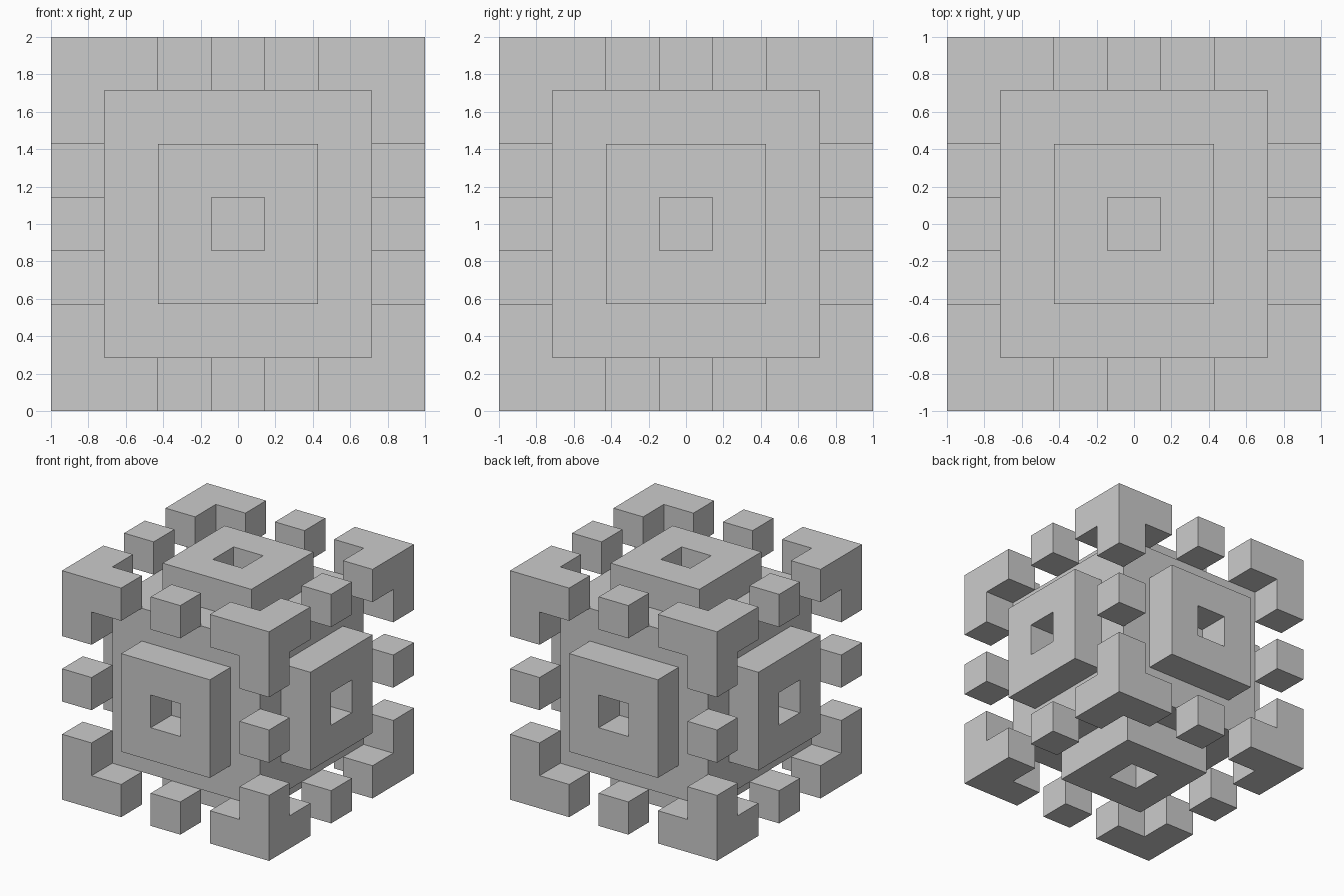
import bpy, bmesh
from itertools import product
from mathutils import Vector, Matrix

if "Cube" in bpy.data.objects:
    bpy.data.objects.remove(bpy.data.objects["Cube"])

U = 2 / 7                      # one cell of the 7 x 7 x 7 layout
CENTRE = Vector((0, 0, 1))


def finish(bm, name, loc):
    bmesh.ops.recalc_face_normals(bm, faces=bm.faces[:])
    mesh = bpy.data.meshes.new(name)
    bm.to_mesh(mesh)
    bm.free()
    obj = bpy.data.objects.new(name, mesh)
    obj.location = CENTRE + loc
    bpy.context.collection.objects.link(obj)
    return obj


def main_axis(v):
    return max(range(3), key=lambda i: abs(v[i]))


# Core: five-cell cube with a raised square ring on every side
bm = bmesh.new()
bmesh.ops.create_cube(bm, size=5 * U)
bmesh.ops.subdivide_edges(bm, edges=bm.edges[:], cuts=4, use_grid_fill=True)
ring = []
for f in bm.faces:
    c = f.calc_center_median() / U
    a = main_axis(c)
    if round(max(abs(c[i]) for i in range(3) if i != a)) == 1:
        ring.append(f)
res = bmesh.ops.extrude_face_region(bm, geom=ring)
for v in res["geom"]:
    if isinstance(v, bmesh.types.BMVert):
        a = main_axis(v.co)
        v.co[a] += U if v.co[a] > 0 else -U
finish(bm, "core_with_rings", Vector())

# Corners: a cube with three arms pointing along the edges
for s in product((-1, 1), repeat=3):
    s = Vector(s)
    bm = bmesh.new()
    bmesh.ops.create_cube(bm, size=U)
    inward = [f for f in bm.faces if f.calc_center_median().dot(s) < 0]
    arms = bmesh.ops.extrude_discrete_faces(bm, faces=inward)["faces"]
    for f in arms:
        bmesh.ops.translate(bm, verts=f.verts[:],
                            vec=f.calc_center_median().normalized() * U)
    finish(bm, "corner_bracket", s * 3 * U)

# Small cubes at the middle of the twelve edges
for p in product((-1, 0, 1), repeat=3):
    if p.count(0) == 1:
        bm = bmesh.new()
        bmesh.ops.create_cube(bm, size=U)
        finish(bm, "edge_cube", Vector(p) * 3 * U)
